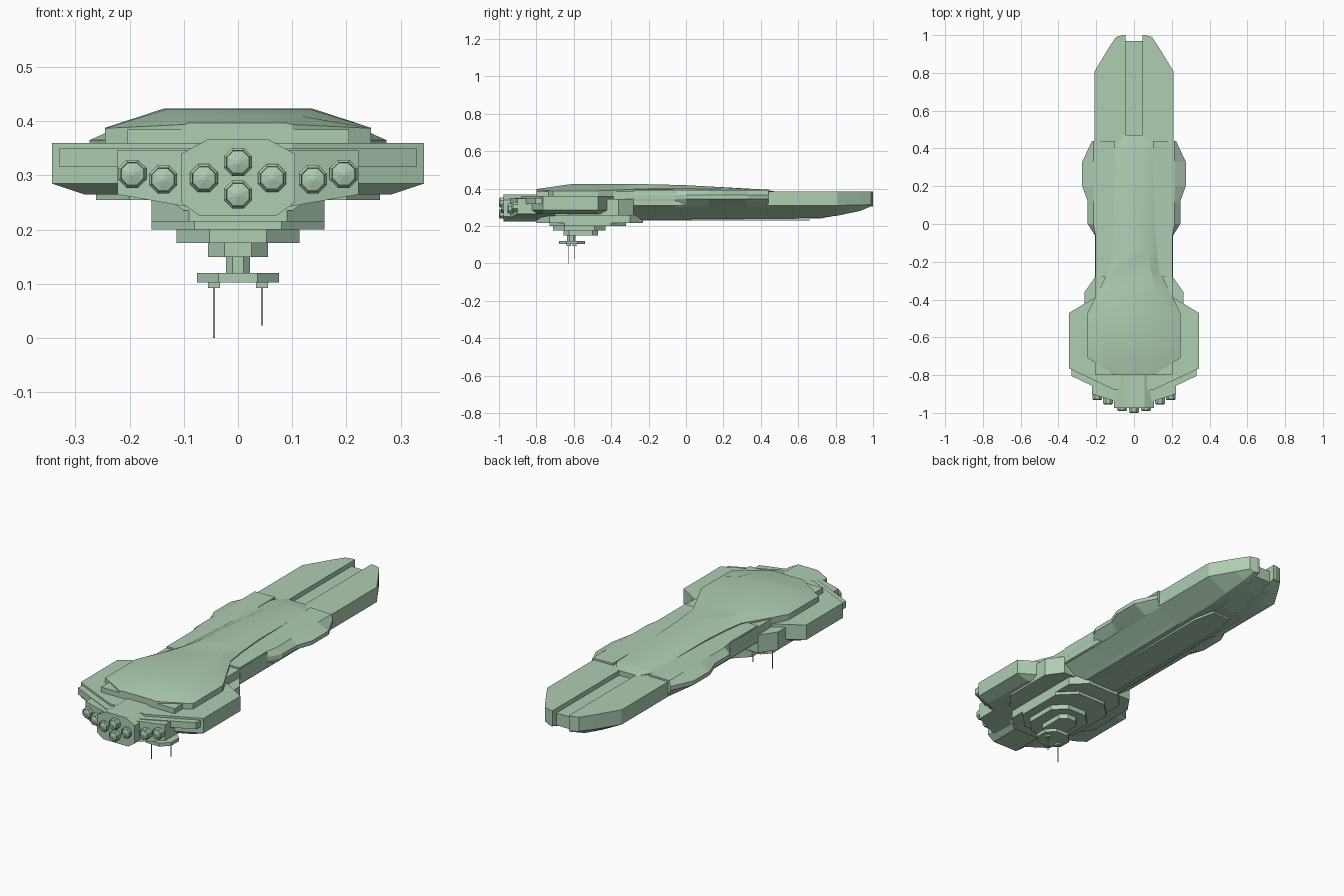
import bpy, bmesh, math

mat = bpy.data.materials.new("pale green")
mat.diffuse_color = (0.42, 0.61, 0.45, 1)


def finish(name, bm, smooth=False):
    bmesh.ops.remove_doubles(bm, verts=bm.verts, dist=1e-5)
    bmesh.ops.recalc_face_normals(bm, faces=bm.faces)
    me = bpy.data.meshes.new(name)
    bm.to_mesh(me)
    bm.free()
    me.materials.append(mat)
    if smooth:
        me.polygons.foreach_set("use_smooth", [True] * len(me.polygons))
        me.set_sharp_from_angle(angle=math.radians(25))
    ob = bpy.data.objects.new(name, me)
    bpy.context.collection.objects.link(ob)
    return ob


def loft(name, sections, smooth=False):
    """Skin a list of closed rings with equal point counts."""
    bm = bmesh.new()
    rings = [[bm.verts.new(p) for p in s] for s in sections]
    n = len(rings[0])
    for a, b in zip(rings, rings[1:]):
        for i in range(n):
            bm.faces.new((a[i], a[(i + 1) % n], b[(i + 1) % n], b[i]))
    bm.faces.new(rings[0])
    bm.faces.new(rings[-1])
    return finish(name, bm, smooth)


def mirrored(half):
    return half + [(-x, v) for x, v in reversed(half)]


def body(name, rows, smooth=False):
    """Symmetric hull: rows of (y, half profile of x, z)."""
    return loft(name, [[(x, y, z) for x, z in mirrored(h)] for y, h in rows], smooth)


def plate(name, half, z0, z1, inset=0.0):
    """Symmetric plate from a half outline in x, y; the bottom may shrink sideways."""
    full = mirrored(half)
    low = [(math.copysign(max(abs(x) - inset, 0.01), x), y, z0) for x, y in full]
    return loft(name, [low, [(x, y, z1) for x, y in full]])


def pair(name, sections):
    for side, s in (("right", 1), ("left", -1)):
        loft(side + "_" + name, [[(s * x, y, z) for x, y, z in ring] for ring in sections])


# main hull with a sloping belly
body("main_hull", [(y, [(0.03, 0.385), (w, 0.385), (w, 0.31), (0.12, zb + 0.015), (0.10, zb), (0.03, zb)])
     for y, w, zb in [(-0.80, 0.205, 0.235), (-0.06, 0.205, 0.235), (0.46, 0.208, 0.24)]])

# forked prow and the sunken spine between its prongs
pair("prow_prong", [[(0.045, y, 0.385), (w, y, 0.385), (w, y, zm), (b, y, zb), (0.045, y, zb)]
     for y, w, zm, b, zb in [(0.44, 0.208, 0.31, 0.10, 0.24), (0.70, 0.208, 0.31, 0.10, 0.242),
                             (0.81, 0.208, 0.31, 0.10, 0.255), (0.93, 0.135, 0.312, 0.085, 0.28),
                             (0.99, 0.095, 0.315, 0.075, 0.305), (1.0, 0.06, 0.315, 0.055, 0.305)]])
body("prow_spine", [(y, [(w, 0.362), (w, zb)])
     for y, w, zb in [(0.44, 0.052, 0.235), (0.72, 0.05, 0.24), (0.88, 0.046, 0.27), (0.97, 0.046, 0.30)]])

# flank armour
pair("flank_armour", [[(0.10, y, 0.395), (min(w - 0.004, 0.215), y, 0.392), (w, y, 0.365),
                       (w, y, 0.345), (0.20, y, 0.305), (0.10, y, 0.305)]
     for y, w in [(-0.28, 0.207), (-0.06, 0.207), (0.0, 0.245), (0.12, 0.245), (0.20, 0.274),
                  (0.33, 0.274), (0.44, 0.222)]])

# domed upper deck
body("upper_deck", [(y, [(a, zt), (w, ze), (w, 0.34)]) for y, a, zt, w, ze in [
    (-0.80, 0.09, 0.397, 0.10, 0.394), (-0.71, 0.115, 0.410, 0.245, 0.387),
    (-0.62, 0.13, 0.423, 0.245, 0.388), (-0.47, 0.135, 0.424, 0.245, 0.388),
    (-0.35, 0.12, 0.424, 0.185, 0.393), (-0.25, 0.09, 0.424, 0.135, 0.398),
    (-0.15, 0.075, 0.422, 0.122, 0.400), (0.0, 0.07, 0.418, 0.11, 0.400),
    (0.40, 0.06, 0.396, 0.10, 0.392), (0.42, 0.058, 0.394, 0.095, 0.390),
    (0.47, 0.05, 0.386, 0.055, 0.384)]], True)

# broad stern hull
plate("stern_hull", [(0.20, -0.385), (0.343, -0.47), (0.343, -0.765), (0.10, -0.88)], 0.285, 0.36)
plate("stern_belly", [(0.20, -0.385), (0.343, -0.47), (0.343, -0.765), (0.10, -0.88)], 0.265, 0.285, 0.06)
plate("stern_back_panel", [(0.20, -0.60), (0.33, -0.70), (0.33, -0.805), (0.10, -0.915)], 0.317, 0.35)
plate("stern_shoulder", [(0.205, -0.28), (0.262, -0.36), (0.262, -0.62), (0.20, -0.70)], 0.255, 0.345)

# engine blocks
body("centre_engine_block", [(y, [(0.055, 0.367), (0.105, 0.34), (0.105, 0.25), (0.07, 0.225)])
                             for y in (-0.975, -0.78)])
pair("side_engine_block", [[(0.08, y0, 0.347), (0.222, y1, 0.347), (0.222, y1, 0.265), (0.08, y0, 0.24)]
     for y0, y1 in [(-0.945, -0.90), (-0.70, -0.70)]])


def nozzle(name, x, y, z):
    """Eight-sided bell with a raised inner cone."""
    def ring(r, yy):
        return [(x + r * math.sin(math.pi * (i + 0.5) / 4), yy, z + r * math.cos(math.pi * (i + 0.5) / 4))
                for i in range(8)]
    loft(name, [ring(0.028, y + 0.06), ring(0.028, y + 0.006), ring(0.023, y),
                ring(0.022, y + 0.008), ring(0.004, y + 0.003)])


for i, (x, y, z) in enumerate([(0, -1.0, 0.325), (0, -1.0, 0.265), (0.063, -0.99, 0.295),
                               (-0.063, -0.99, 0.295), (0.138, -0.955, 0.293), (-0.138, -0.955, 0.293),
                               (0.195, -0.932, 0.303), (-0.195, -0.932, 0.303)]):
    nozzle("engine_nozzle_%d" % (i + 1), x, y, z)

# stepped belly plates leading down to the sensor tower
for name, w, y0, y1, c, z0, z1 in [
        ("belly_plate", 0.16, -0.80, -0.23, 0.07, 0.215, 0.26),
        ("belly_step", 0.16, -0.73, -0.32, 0.08, 0.20, 0.225),
        ("tower_base", 0.113, -0.71, -0.43, 0.06, 0.175, 0.21),
        ("tower_step", 0.055, -0.655, -0.47, 0.03, 0.15, 0.18),
        ("tower_neck", 0.022, -0.635, -0.59, 0.012, 0.115, 0.155),
        ("tower_disc", 0.076, -0.68, -0.54, 0.04, 0.103, 0.12)]:
    plate(name, [(w - c, y0), (w, y0 + c), (w, y1 - c), (w - c, y1)], z0, z1)
plate("belly_keel", [(0.06, -0.30), (0.075, -0.2), (0.075, 0.55), (0.05, 0.66)], 0.23, 0.26)

# hanging antennae
for side, x, y, z in [("left", -0.044, -0.627, 0.0), ("right", 0.044, -0.597, 0.023)]:
    for part, r, z0, z1 in [("antenna_mount", 0.011, 0.092, 0.105), ("antenna", 0.002, z, 0.095)]:
        loft(side + "_" + part, [[(x + r * sx, y + r * sy, zz) for sx, sy in
                                  ((-1, -1), (1, -1), (1, 1), (-1, 1))] for zz in (z0, z1)])
